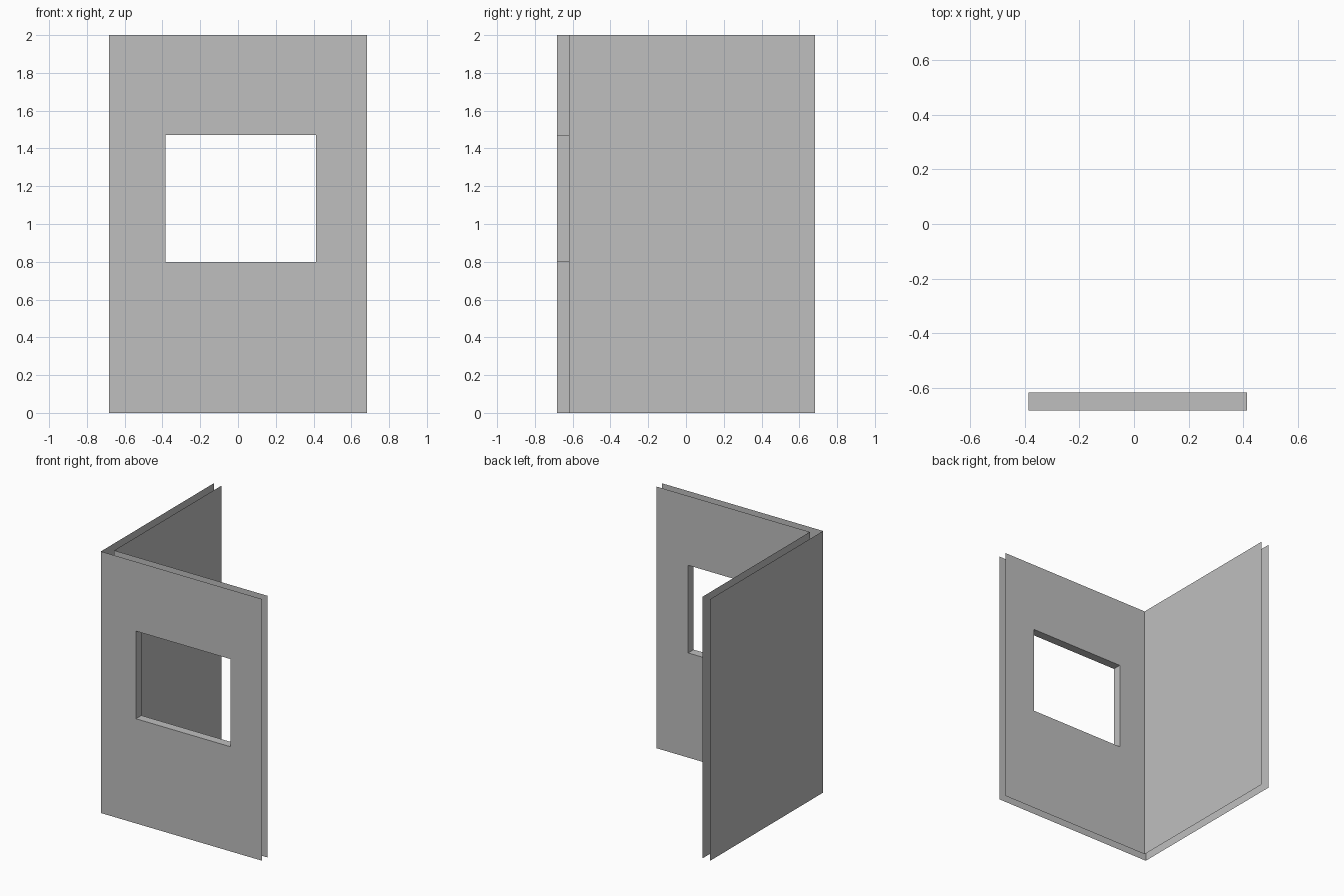
import bpy
import bmesh

if "Cube" in bpy.data.objects:
    bpy.data.objects.remove(bpy.data.objects["Cube"], do_unlink=True)

HALF, HEIGHT, THICK = 0.682, 2.0, 0.066
WIN_X = (-0.385, 0.413)
WIN_Z = (0.80, 1.47)
OUTER, INNER = -HALF, -HALF + THICK

plaster = bpy.data.materials.new("plain grey")
plaster.use_nodes = True
plaster.diffuse_color = (0.52, 0.52, 0.52, 1)
plaster.node_tree.nodes["Principled BSDF"].inputs["Base Color"].default_value = (0.52, 0.52, 0.52, 1)


def rectangle(y, xs, zs):
    """Corners of an upright rectangle, anticlockwise from the front."""
    return [(xs[0], y, zs[0]), (xs[1], y, zs[0]), (xs[1], y, zs[1]), (xs[0], y, zs[1])]


def band(bm, loop_a, loop_b, flip=False):
    """Ring of four quads joining two rectangles."""
    a = [bm.verts.new(p) for p in loop_a]
    b = [bm.verts.new(p) for p in loop_b]
    for i in range(4):
        j = (i + 1) % 4
        quad = [a[i], a[j], b[j], b[i]]
        bm.faces.new(quad[::-1] if flip else quad)


def finish(bm, name):
    bmesh.ops.remove_doubles(bm, verts=bm.verts, dist=0.0001)
    mesh = bpy.data.meshes.new(name)
    bm.to_mesh(mesh)
    bm.free()
    mesh.materials.append(plaster)
    bpy.context.collection.objects.link(bpy.data.objects.new(name, mesh))


# Each skin is an L of two sheets meeting at the corner, open at its edges
for name, corner, flip in (("outer_wall_skin", OUTER, False), ("inner_wall_skin", INNER, True)):
    bm = bmesh.new()
    # Front sheet with the window opening
    band(bm, rectangle(corner, (corner, HALF), (0, HEIGHT)),
         rectangle(corner, WIN_X, WIN_Z), flip)
    # Side sheet
    side = [(corner, HALF, 0), (corner, corner, 0), (corner, corner, HEIGHT), (corner, HALF, HEIGHT)]
    bm.faces.new([bm.verts.new(p) for p in (side[::-1] if flip else side)])
    finish(bm, name)

# Window reveal joining the two skins
bm = bmesh.new()
band(bm, rectangle(OUTER, WIN_X, WIN_Z), rectangle(INNER, WIN_X, WIN_Z))
finish(bm, "window_reveal")
